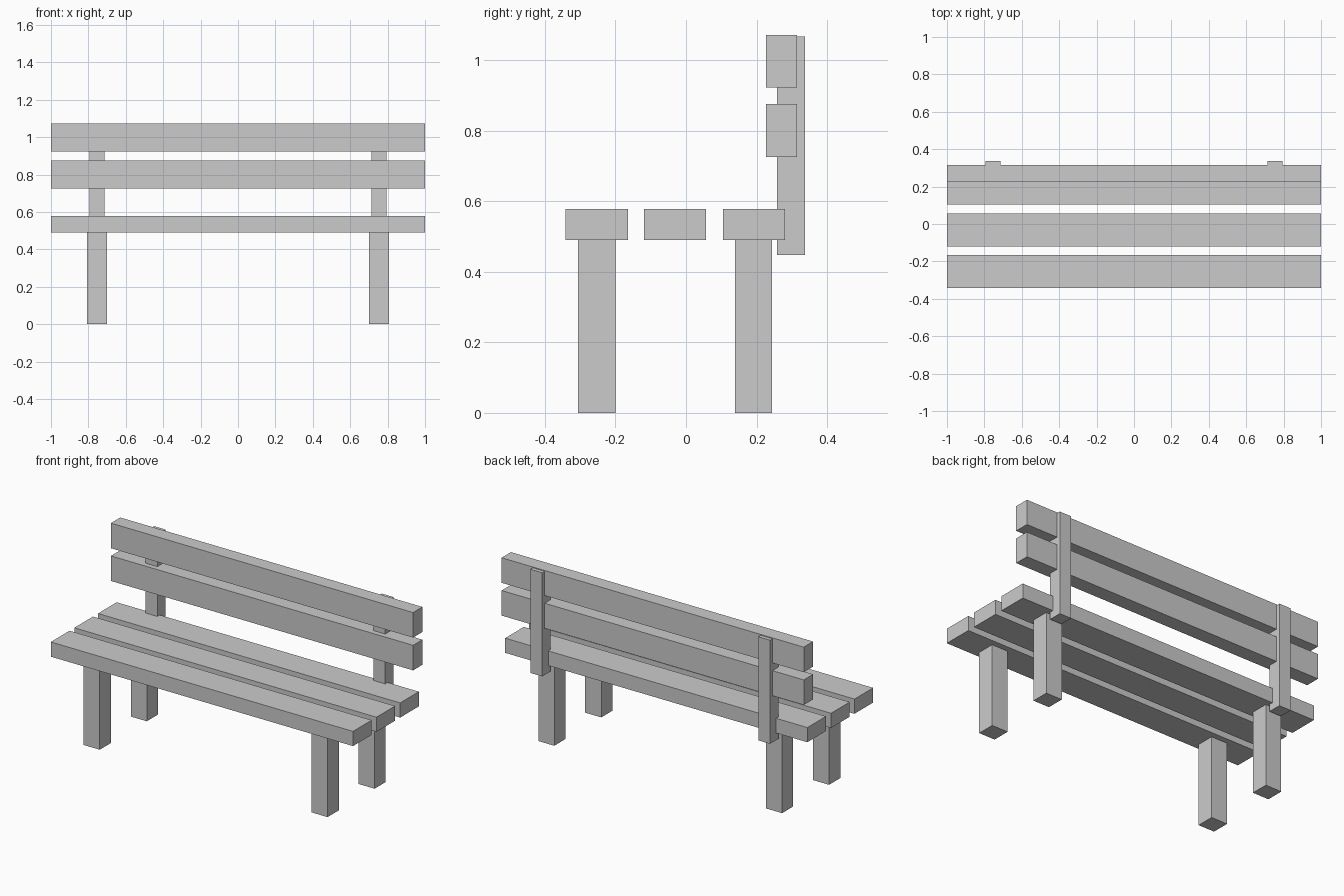
import bpy

if "Cube" in bpy.data.objects:
    bpy.data.objects.remove(bpy.data.objects["Cube"])


def box(name, x, y, z):
    """Box from (min, max) ranges on each axis."""
    bpy.ops.mesh.primitive_cube_add(size=1, location=[(a + b) / 2 for a, b in (x, y, z)])
    ob = bpy.context.object
    ob.name = name
    ob.scale = [b - a for a, b in (x, y, z)]
    bpy.ops.object.transform_apply(location=False, rotation=False, scale=True)
    return ob


FULL = (-1.0, 1.0)

# Three seat planks
for i, yc in enumerate((-0.253, -0.031, 0.193)):
    box(f"seat_plank_{i + 1}", FULL, (yc - 0.088, yc + 0.088), (0.49, 0.578))

# Two backrest planks
for name, z0 in (("lower", 0.726), ("upper", 0.922)):
    box(f"{name}_back_plank", FULL, (0.227, 0.315), (z0, z0 + 0.15))

# Legs and backrest posts on both sides
for side, xc in (("left", -0.754), ("right", 0.754)):
    leg_x = (xc - 0.053, xc + 0.053)
    box(f"{side}_front_leg", leg_x, (-0.306, -0.2), (0, 0.49))
    box(f"{side}_rear_leg", leg_x, (0.139, 0.244), (0, 0.49))
    box(f"{side}_back_post", (xc - 0.039, xc + 0.039), (0.258, 0.338), (0.447, 1.067))
